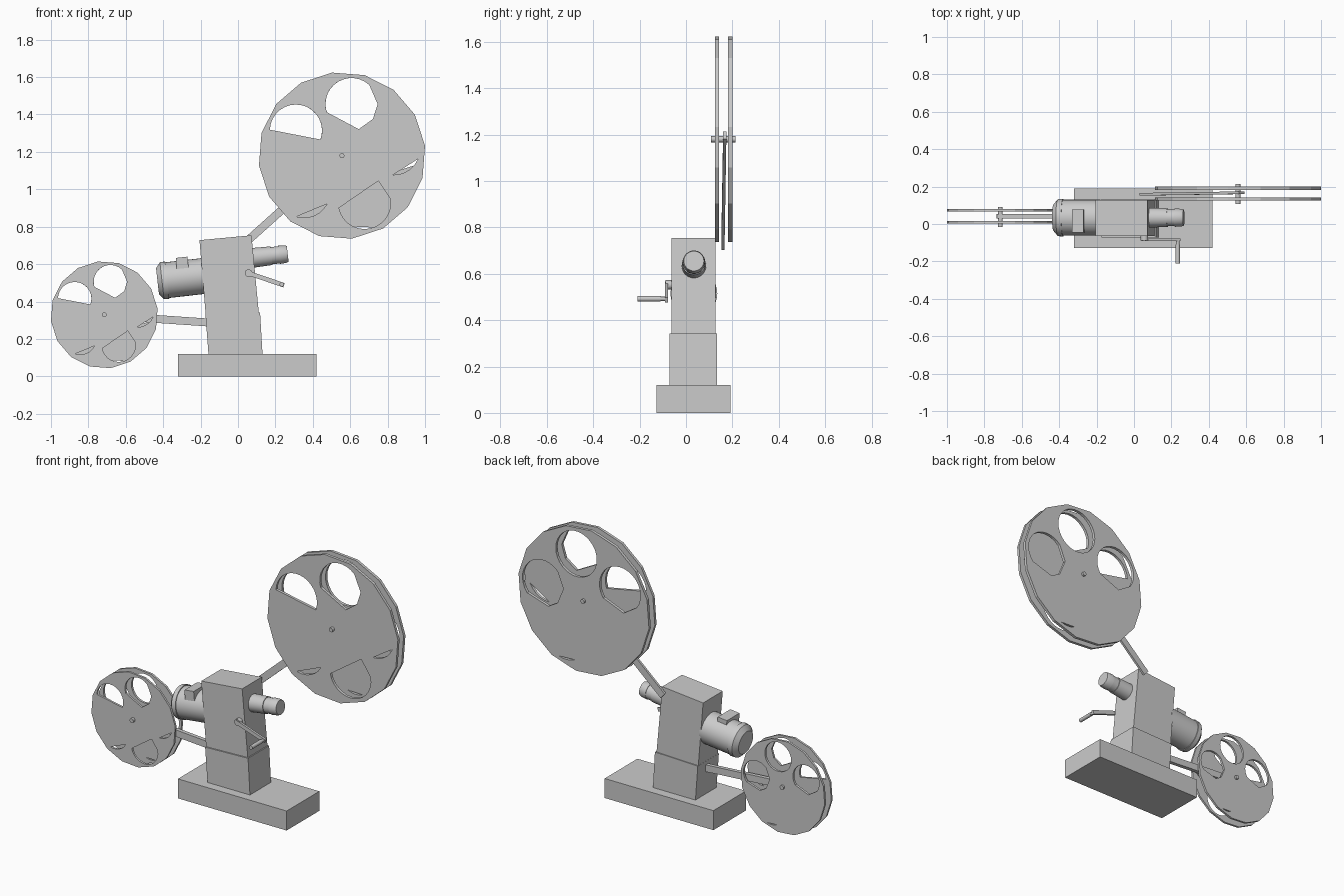
import bpy, bmesh
from math import sin, cos, radians, pi
from mathutils import Vector, Matrix

if "Cube" in bpy.data.objects:
    bpy.data.objects.remove(bpy.data.objects["Cube"])


def mesh_object(name, bm, smooth=False):
    bmesh.ops.recalc_face_normals(bm, faces=bm.faces)
    me = bpy.data.meshes.new(name)
    bm.to_mesh(me)
    bm.free()
    ob = bpy.data.objects.new(name, me)
    bpy.context.collection.objects.link(ob)
    if smooth:
        bpy.ops.object.select_all(action='DESELECT')
        ob.select_set(True)
        bpy.context.view_layer.objects.active = ob
        bpy.ops.object.shade_smooth_by_angle(angle=radians(35))
    return ob


def prism(name, pts, y0, y1):
    """Side outline (x, z) extruded from y0 to y1."""
    bm = bmesh.new()
    f = bm.faces.new([bm.verts.new((x, y0, z)) for x, z in pts])
    ext = bmesh.ops.extrude_face_region(bm, geom=[f])['geom']
    bmesh.ops.translate(bm, vec=(0, y1 - y0, 0),
                        verts=[v for v in ext if isinstance(v, bmesh.types.BMVert)])
    return mesh_object(name, bm)


def bar(name, a, b, width, depth):
    """Flat bar from a to b; depth is measured along y."""
    a, b = Vector(a), Vector(b)
    d = (b - a).normalized()
    up = d.cross(Vector((0, 1, 0))).normalized()
    side = up.cross(d)
    m = Matrix((d * (b - a).length, side * depth, up * width)).transposed().to_4x4()
    bm = bmesh.new()
    bmesh.ops.create_cube(bm, size=1, matrix=Matrix.Translation((a + b) / 2) @ m)
    return mesh_object(name, bm)


def lathe(name, origin, direction, profile, sides=32):
    """Turned part: profile of (distance, radius) along direction, capped."""
    rot = Vector((0, 0, 1)).rotation_difference(Vector(direction)).to_matrix()
    bm = bmesh.new()
    rings = []
    for t, r in profile:
        rings.append([bm.verts.new(Vector(origin) + rot @ Vector(
            (r * cos(2 * pi * i / sides), r * sin(2 * pi * i / sides), t)))
            for i in range(sides)])
    for p, q in zip(rings, rings[1:]):
        for i in range(sides):
            j = (i + 1) % sides
            bm.faces.new((p[i], p[j], q[j], q[i]))
    bm.faces.new(rings[0])
    bm.faces.new(rings[-1])
    return mesh_object(name, bm, True)


def reel_disc(name, x, z, y0, y1, radius, holes):
    """16-sided plate with partly open round windows, as a filled curve."""
    loops = [[(radius * cos(radians(6.8 + 22.5 * i)), radius * sin(radians(6.8 + 22.5 * i)))
              for i in range(16)]]
    for k, (start, end, extra) in holes.items():
        a = radians(79.5 + 72 * k)
        cx, cy = 0.627 * radius * cos(a), 0.627 * radius * sin(a)
        n = max(4, int((end - start) / 12))
        angles = [start + (end - start) * i / n for i in range(n + 1)] + extra
        loops.append([(cx + 0.312 * radius * cos(radians(t)),
                       cy + 0.312 * radius * sin(radians(t))) for t in angles])
    cu = bpy.data.curves.new(name, 'CURVE')
    cu.dimensions = '2D'
    cu.fill_mode = 'BOTH'
    cu.extrude = (y1 - y0) / 2
    for loop in loops:
        s = cu.splines.new('POLY')
        s.points.add(len(loop) - 1)
        for p, (u, v) in zip(s.points, loop):
            p.co = (u, v, 0, 1)
        s.use_cyclic_u = True
    ob = bpy.data.objects.new(name, cu)
    bpy.context.collection.objects.link(ob)
    ob.location = (x, (y0 + y1) / 2, z)
    ob.rotation_euler = (pi / 2, 0, 0)
    bpy.ops.object.select_all(action='DESELECT')
    ob.select_set(True)
    bpy.context.view_layer.objects.active = ob
    bpy.ops.object.convert(target='MESH')
    bpy.ops.object.shade_flat()


# Base and leaning two-part body
prism("base", [(-0.32, 0), (0.42, 0), (0.42, 0.12), (-0.32, 0.12)], -0.127, 0.191)
prism("lower_body", [(-0.158, 0.12), (0.131, 0.12), (0.118, 0.342), (-0.174, 0.333)],
      -0.071, 0.134)
prism("upper_body", [(-0.172, 0.32), (0.112, 0.33), (0.072, 0.754), (-0.206, 0.728)],
      -0.063, 0.128)

# Large barrel with bevelled rim, and the block on top of it
t = radians(6.5)
lathe("lens_barrel", (-0.18, 0.034, 0.537), (-cos(t), 0, -sin(t)),
      [(0, 0.096), (0.2, 0.096), (0.2, 0.101), (0.228, 0.099), (0.252, 0.07)])
prism("barrel_block", [(-0.328, 0.56), (-0.263, 0.567), (-0.27, 0.64), (-0.332, 0.633)],
      -0.046, 0.077)

# Small stepped barrel on the other side
lathe("eyepiece_barrel", (0.065, 0.034, 0.632), (cos(t), 0, sin(t)),
      [(0, 0.053), (0.115, 0.05), (0.115, 0.046), (0.155, 0.046),
       (0.155, 0.049), (0.19, 0.047), (0.202, 0.043)])

# Crank
lathe("crank_hub", (0.056, -0.05, 0.552), (0, -1, 0), [(0, 0.02), (0.038, 0.02)], 16)
bar("crank_arm", (0.043, -0.084, 0.556), (0.246, -0.084, 0.487), 0.024, 0.014)
lathe("crank_handle", (0.234, -0.08, 0.492), (0, -1, 0),
      [(0, 0.009), (0.03, 0.009), (0.03, 0.012), (0.13, 0.012)], 12)

# Reel arms
bar("upper_reel_arm", (0.043, 0.159, 0.718), (0.577, 0.167, 1.197), 0.043, 0.014)
bar("lower_reel_arm", (-0.16, 0.042, 0.288), (-0.735, 0.042, 0.327), 0.042, 0.024)

# Reels: windows are (arc start, arc end, extra corner angles)
front_holes = {0: (47, 198, [-74, -35, 0]), 1: (-20, 178, []), 2: (-107, -28, []),
               3: (191, 369, [58]), 4: (-92, -23, [])}
back_holes = {0: (0, 348, []), 1: (-35, 215, [260]), 3: (-115, -70, []),
              4: (-40, 135, [180, 225, 255])}
reels = [("upper", 0.556, 1.18, 0.447, (0.126, 0.143), (0.182, 0.2), (0.107, 0.213)),
         ("lower", -0.715, 0.329, 0.287, (0.003, 0.016), (0.066, 0.08), (-0.015, 0.092))]
for name, x, z, r, front, back, axle in reels:
    reel_disc(name + "_reel_front", x, z, *front, r, front_holes)
    reel_disc(name + "_reel_back", x, z, *back, r, back_holes)
    lathe(name + "_reel_axle", (x, axle[0], z), (0, 1, 0),
          [(0, 0.013), (axle[1] - axle[0], 0.013)], 16)
